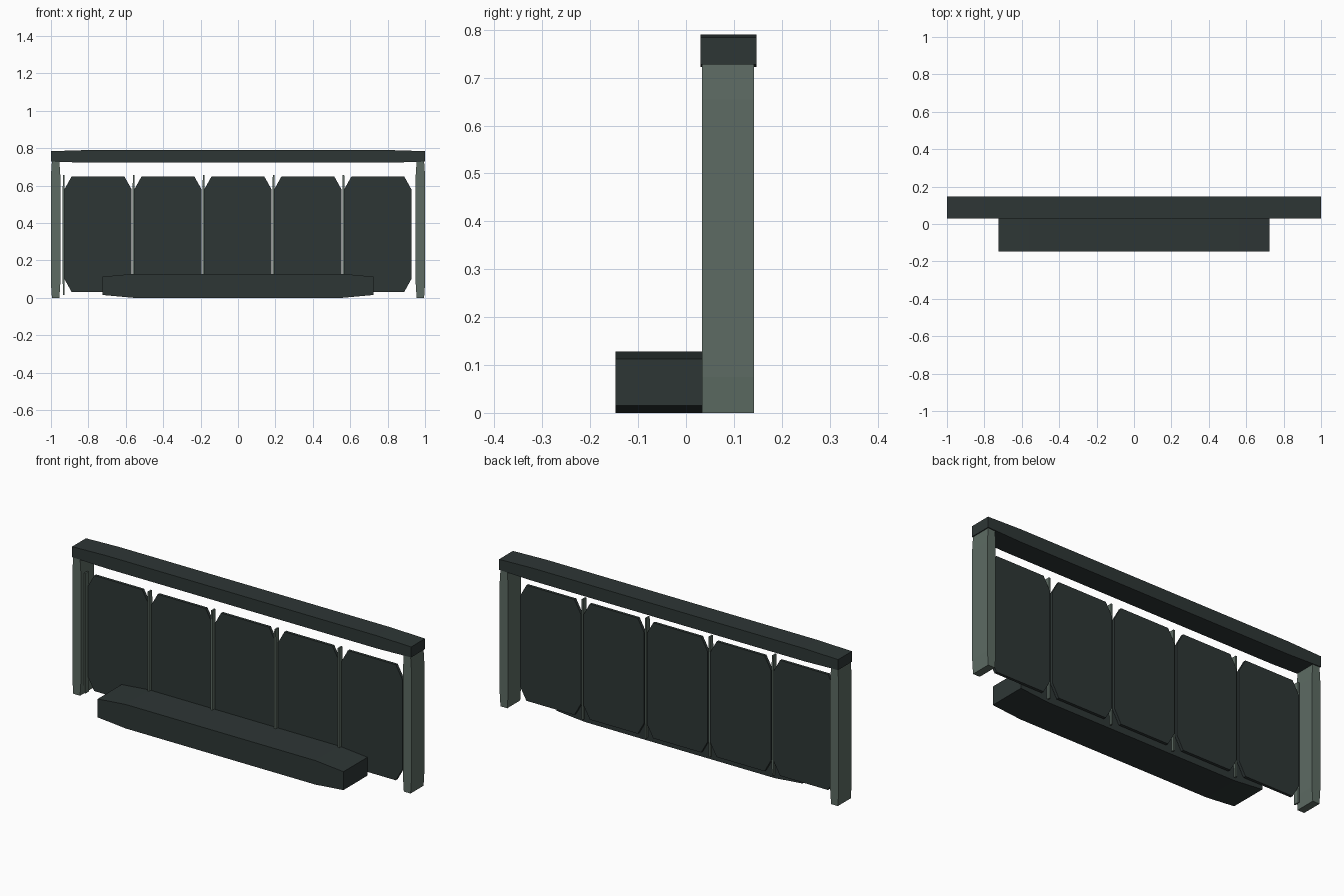
import bpy, bmesh

if "Cube" in bpy.data.objects:
    bpy.data.objects.remove(bpy.data.objects["Cube"])


def material(name, rgb):
    m = bpy.data.materials.new(name)
    m.diffuse_color = (*rgb, 1)
    m.use_nodes = True
    m.node_tree.nodes["Principled BSDF"].inputs["Base Color"].default_value = m.diffuse_color
    return m


dark = material("dark slate green", (0.027, 0.037, 0.036))
light = material("grey green", (0.109, 0.147, 0.125))


def slab(name, x0, x1, z0, z1, y0, y1, cx, cz, mat):
    """Octagonal front profile (corners cut by cx, cz), extruded along y."""
    profile = [(x0 + cx, z0), (x1 - cx, z0), (x1, z0 + cz), (x1, z1 - cz),
               (x1 - cx, z1), (x0 + cx, z1), (x0, z1 - cz), (x0, z0 + cz)]
    bm = bmesh.new()
    face = bm.faces.new([bm.verts.new((x, y0, z)) for x, z in profile])
    ext = bmesh.ops.extrude_face_region(bm, geom=[face])
    moved = [v for v in ext["geom"] if isinstance(v, bmesh.types.BMVert)]
    bmesh.ops.translate(bm, verts=moved, vec=(0, y1 - y0, 0))
    bmesh.ops.recalc_face_normals(bm, faces=bm.faces)
    me = bpy.data.meshes.new(name)
    bm.to_mesh(me)
    bm.free()
    me.materials.append(mat)
    ob = bpy.data.objects.new(name, me)
    bpy.context.collection.objects.link(ob)
    return ob


# Top rail and front step, both tapering towards their ends
slab("top_rail", -1, 1, 0.722, 0.79, 0.03, 0.147, 0.2, 0.006, dark)
slab("front_step", -0.725, 0.725, 0, 0.128, -0.147, 0.055, 0.165, 0.015, dark)

# End posts
for side, x in (("left", -0.975), ("right", 0.975)):
    slab(side + "_post", x - 0.025, x + 0.025, 0, 0.73, 0.033, 0.142, 0.005, 0.075, light)

# Five panels, each with a thin upright bar at its left edge
for i in range(5):
    x = -0.932 + i * 0.374
    slab(f"panel_{i + 1}", x + 0.004, x + 0.363, 0.032, 0.648, 0.06, 0.075, 0.038, 0.068, dark)
    slab(f"upright_bar_{i + 1}", x - 0.005, x + 0.005, 0.016, 0.657, 0.04, 0.068, 0.001, 0.06, light)
